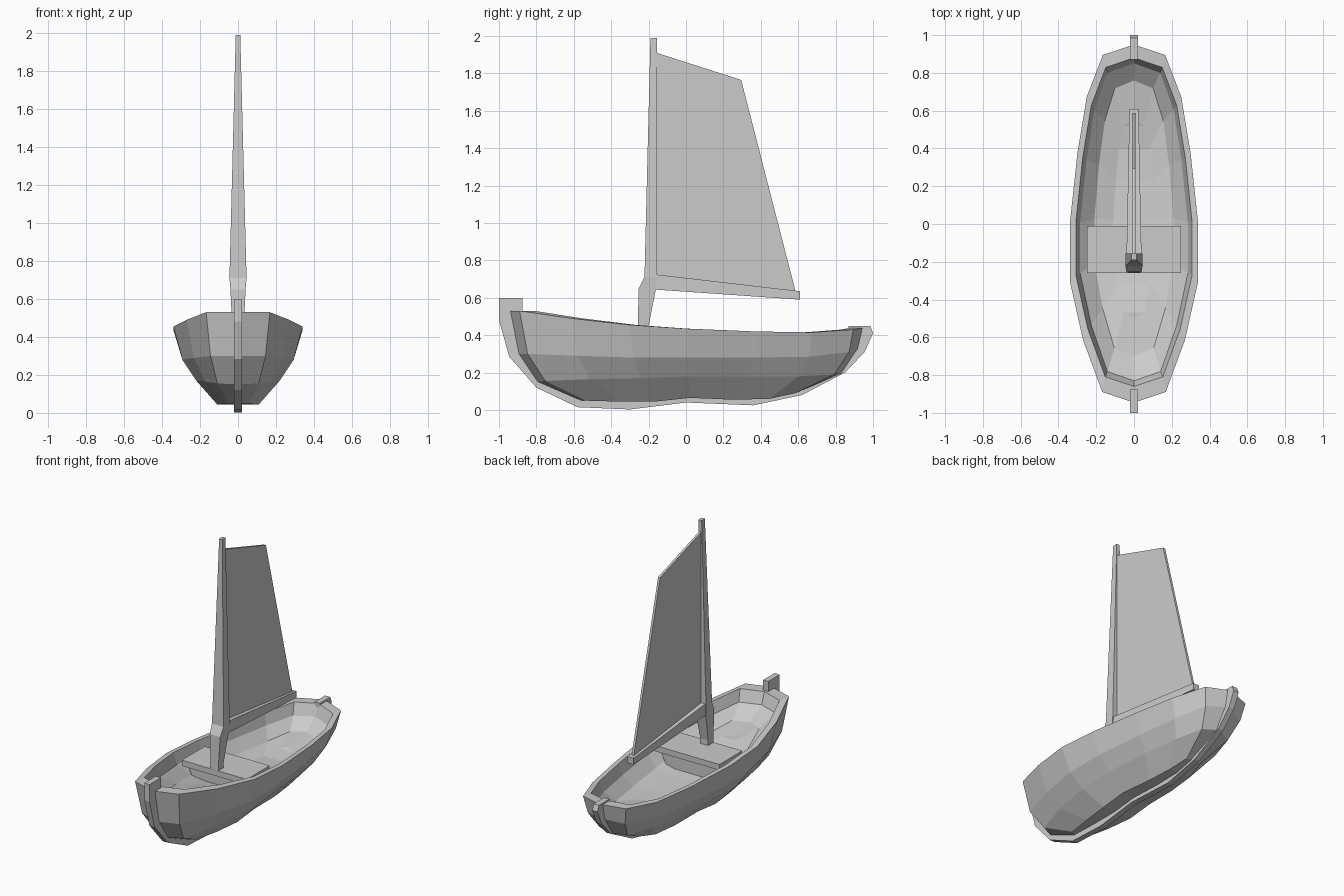
import bpy, bmesh

if "Cube" in bpy.data.objects:
    bpy.data.objects.remove(bpy.data.objects["Cube"])


def finish(name, bm):
    bmesh.ops.remove_doubles(bm, verts=bm.verts, dist=0.0005)
    bmesh.ops.recalc_face_normals(bm, faces=bm.faces)
    mesh = bpy.data.meshes.new(name)
    bm.to_mesh(mesh)
    bm.free()
    ob = bpy.data.objects.new(name, mesh)
    bpy.context.collection.objects.link(ob)
    return ob


def loft(name, rings):
    """Skin closed rings of equal point count and cap both ends."""
    bm = bmesh.new()
    vs = [[bm.verts.new(p) for p in r] for r in rings]
    n = len(vs[0])
    for a, b in zip(vs, vs[1:]):
        for i in range(n):
            j = (i + 1) % n
            bm.faces.new((a[i], a[j], b[j], b[i]))
    bm.faces.new(vs[0][::-1])
    bm.faces.new(vs[-1])
    return finish(name, bm)


def plate(name, profile, half):
    """Side profile (y, z) given thickness across x."""
    return loft(name, [[(x, y, z) for y, z in profile] for x in (-half, half)])


# Hull: plan outline of the rim (half), with heights along each strake
plan = [(0, -.94), (.168, -.885), (.27, -.61), (.34, -.30), (.34, 0),
        (.30, .37), (.25, .67), (.165, .89), (0, .945)]
rim = [.53, .53, .49, .455, .435, .42, .415, .43, .44]
mid = [.30, .30, .29, .28, .28, .28, .285, .31, .33]
low = [.15, .155, .165, .17, .18, .18, .18, .19, .20]
base = [.05, .05, .045, .045, .065, .055, .06, .09, .11]


def strake(width, front, back, heights):
    half = [(x * width / .34, front + (y + .94) / 1.885 * (back - front), z)
            for (x, y), z in zip(plan, heights)]
    return half + [(-x, y, z) for x, y, z in half[-2:0:-1]]


def below_rim(d):
    return [z - d for z in rim]


outer = [strake(.11, -.57, .62, base), strake(.22, -.80, .84, low),
         strake(.293, -.90, .925, mid), strake(.34, -.945, .95, rim)]
inner = [strake(.308, -.86, .88, rim),
         strake(.285, -.83, .85, below_rim(.08)),
         strake(.21, -.70, .76, below_rim(.15)),
         strake(.11, -.50, .55, below_rim(.175))]

bm = bmesh.new()
vs = [[bm.verts.new(p) for p in r] for r in outer + inner]
n = len(vs[0])
for a, b in zip(vs, vs[1:]):
    for i in range(n):
        j = (i + 1) % n
        bm.faces.new((a[i], a[j], b[j], b[i]))
# Hull bottom and cabin floor bridged from side to side
for r in (vs[0], vs[-1]):
    for i in range(n // 2):
        pts = [r[i], r[i + 1], r[(n - i - 1) % n], r[(n - i) % n]]
        bm.faces.new(list(dict.fromkeys(pts)))
finish("hull", bm)

# Keel with raised stem and stern posts
plate("keel", [(-1, .6), (-1, .48), (-.945, .285), (-.80, .12), (-.58, .015),
               (-.30, .003), (0, .04), (.36, .025), (.62, .08), (.85, .20),
               (.955, .31), (1, .41), (.985, .45), (.87, .45), (.87, .41),
               (.92, .41), (.90, .33), (.79, .21), (.58, .12), (.34, .07),
               (0, .08), (-.3, .06), (-.53, .06), (-.75, .16), (-.87, .31),
               (-.92, .50), (-.875, .50), (-.875, .6)], .02)

# Thwart seat with a tapered underside
loft("seat", [[(-w, -.26, z), (w, -.26, z), (w, -.01, z), (-w, -.01, z)]
              for w, z in ((.25, .375), (.25, .415))])
loft("seat_support", [[(-w, -.22, z), (w, -.22, z), (w, -.05, z), (-w, -.05, z)]
                      for w, z in ((.18, .27), (.24, .38))])

# Tapered mast
loft("mast", [[(-w, a, z), (w, a, z), (w, b, z), (-w, b, z)]
              for z, a, b, w in ((.40, -.26, -.20, .03), (.45, -.258, -.20, .03),
                                 (.65, -.253, -.16, .04), (.71, -.222, -.155, .045),
                                 (1.99, -.19, -.155, .012))])

# Boom tapering toward the stern
loft("boom", [[(-w, y, z0), (w, y, z0), (w, y, z1), (-w, y, z1)]
              for y, z0, z1, w in ((-.18, .645, .727, .04), (.61, .59, .635, .024))])

# Sail
plate("sail", [(-.165, .71), (.588, .625), (.295, 1.765), (-.165, 1.912)], .008)
